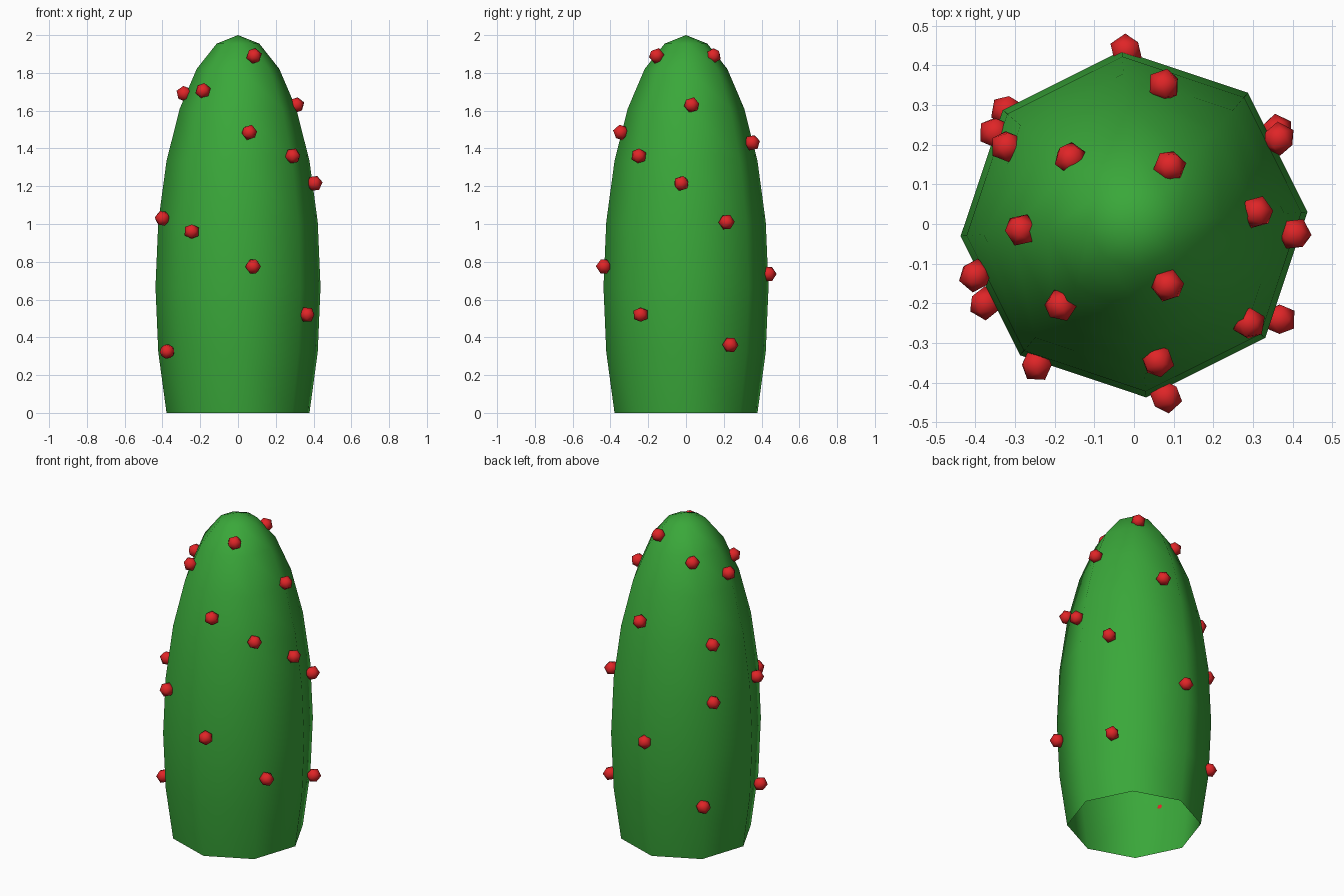
import bpy, bmesh, math
from mathutils import Vector, Matrix

if "Cube" in bpy.data.objects:
    bpy.data.objects.remove(bpy.data.objects["Cube"])

R, HALF, MID = 0.438, 4 / 3, 2 / 3   # body radius, half height, height of the widest ring


def material(name, rgb):
    m = bpy.data.materials.new(name)
    m.diffuse_color = (*rgb, 1)
    m.use_nodes = True
    m.node_tree.nodes["Principled BSDF"].inputs["Base Color"].default_value = m.diffuse_color
    return m


def finish(name, bm, mat):
    mesh = bpy.data.meshes.new(name)
    for f in bm.faces:
        f.smooth = True
    bm.to_mesh(mesh)
    bm.free()
    mesh.materials.append(mat)
    ob = bpy.data.objects.new(name, mesh)
    bpy.context.collection.objects.link(ob)
    return ob


green = material("green", (0.042, 0.39, 0.042))
red = material("red", (0.74, 0.018, 0.02))

# Body: stretched eight-sided sphere with its lower end cut away, open underneath
bm = bmesh.new()
bmesh.ops.create_uvsphere(
    bm, u_segments=8, v_segments=12, radius=1,
    matrix=Matrix.Translation((0, 0, MID)) @ Matrix.Rotation(math.radians(4), 4, 'Z')
    @ Matrix.Diagonal((R, R, HALF, 1)))
bmesh.ops.delete(bm, geom=[v for v in bm.verts if v.co.z < -0.02], context='VERTS')
bmesh.ops.recalc_face_normals(bm, faces=bm.faces)
if sum(f.normal.dot(f.calc_center_median() - Vector((0, 0, MID))) for f in bm.faces) < 0:
    bmesh.ops.reverse_faces(bm, faces=bm.faces)
finish("body", bm, green)

# Bumps: small icosahedra scattered over the body, each pointing outward
BUMPS = [
    (0.085, -0.155, 1.89), (-0.285, -0.015, 1.69), (-0.185, -0.205, 1.705),
    (0.31, 0.03, 1.63), (0.06, -0.345, 1.485), (0.29, -0.25, 1.36),
    (0.405, -0.025, 1.215), (-0.40, -0.13, 1.03), (-0.245, -0.355, 0.96),
    (0.08, -0.435, 0.775), (0.367, -0.24, 0.52), (-0.375, -0.20, 0.325),
    (0.09, 0.145, 1.89), (0.075, 0.35, 1.43), (0.365, 0.215, 1.01),
    (-0.02, 0.437, 0.735), (0.36, 0.235, 0.36), (-0.16, 0.165, 1.79),
    (-0.32, 0.285, 0.35), (-0.35, 0.23, 0.99), (-0.32, 0.195, 1.33),
]
bm = bmesh.new()
for x, y, z in BUMPS:
    normal = Vector((x / R**2, y / R**2, (z - MID) / HALF**2))
    turn = normal.to_track_quat('Z', 'Y').to_matrix().to_4x4()
    bmesh.ops.create_icosphere(bm, subdivisions=1, radius=0.043,
                               matrix=Matrix.Translation((x, y, z)) @ turn)
finish("bumps", bm, red)
